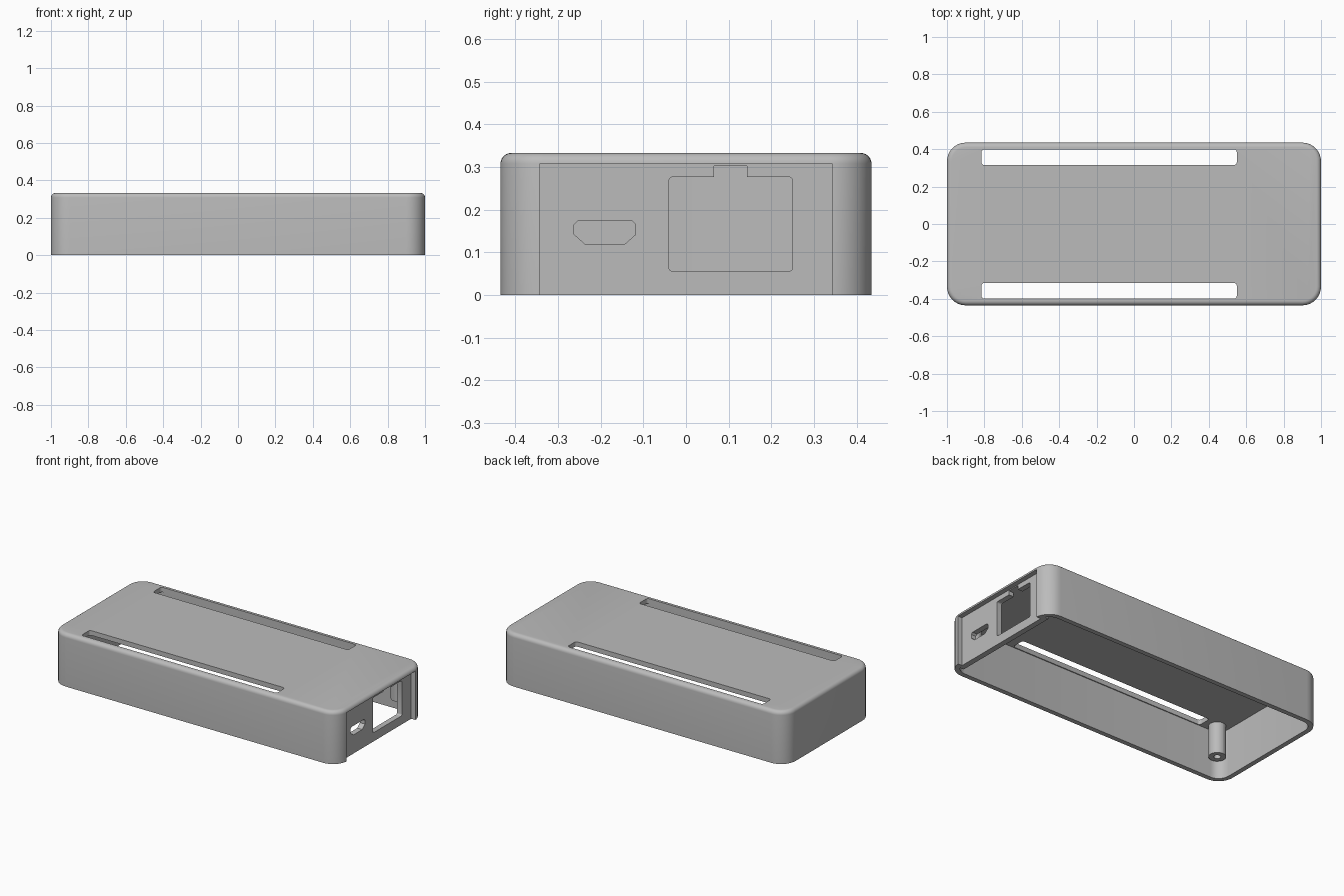
import bpy, bmesh
from math import sin, cos, pi, radians

cube = bpy.data.objects.get("Cube")
if cube:
    bpy.data.objects.remove(cube, do_unlink=True)

LENGTH, WIDTH, HEIGHT = 2.0, 0.87, 0.333
WALL, CORNER, FILLET = 0.03, 0.1, 0.025
CEILING = 0.303

grey = bpy.data.materials.new("plain grey")
grey.use_nodes = True
colour = (0.5, 0.5, 0.5, 1)
grey.diffuse_color = colour
grey.node_tree.nodes["Principled BSDF"].inputs["Base Color"].default_value = colour


def rounded_rect(w, h, r, steps=8):
    """Outline of a rounded rectangle centred on the origin."""
    pts = []
    for k, (sx, sy) in enumerate([(1, 1), (-1, 1), (-1, -1), (1, -1)]):
        for i in range(steps + 1):
            a = (k + i / steps) * pi / 2
            pts.append((sx * (w / 2 - r) + r * cos(a), sy * (h / 2 - r) + r * sin(a)))
    return pts


def loft(name, rings):
    """Closed solid through matching rings of points."""
    bm = bmesh.new()
    loops = [[bm.verts.new(p) for p in ring] for ring in rings]
    n = len(loops[0])
    for low, high in zip(loops, loops[1:]):
        for i in range(n):
            j = (i + 1) % n
            bm.faces.new((low[i], low[j], high[j], high[i]))
    bm.faces.new(loops[0][::-1])
    bm.faces.new(loops[-1])
    bmesh.ops.recalc_face_normals(bm, faces=bm.faces)
    mesh = bpy.data.meshes.new(name)
    bm.to_mesh(mesh)
    bm.free()
    mesh.materials.append(grey)
    obj = bpy.data.objects.new(name, mesh)
    bpy.context.collection.objects.link(obj)
    return obj


def upright(name, pts, z0, z1, cx=0, cy=0):
    return loft(name, [[(cx + x, cy + y, z) for x, y in pts] for z in (z0, z1)])


def sideways(name, pts, x0, x1):
    return loft(name, [[(x, y, z) for y, z in pts] for x in (x0, x1)])


def box(name, x0, x1, y0, y1, z0, z1):
    return sideways(name, [(y0, z0), (y1, z0), (y1, z1), (y0, z1)], x0, x1)


def combine(obj, other, operation):
    """Apply a boolean and drop the helper."""
    other.hide_render = True
    mod = obj.modifiers.new("combine", "BOOLEAN")
    mod.object, mod.operation, mod.solver = other, operation, "EXACT"
    bpy.context.view_layer.objects.active = obj
    bpy.ops.object.modifier_apply(modifier=mod.name)
    bpy.data.objects.remove(other, do_unlink=True)


# Outer shell with a rounded top edge
levels = [(0, 0)]
for i in range(7):
    a = i / 6 * pi / 2
    levels.append((HEIGHT - FILLET + FILLET * sin(a), FILLET * (1 - cos(a))))
case = loft("case_shell", [
    [(x, y, z) for x, y in rounded_rect(LENGTH - 2 * d, WIDTH - 2 * d, CORNER - d)]
    for z, d in levels])

# Hollow underside
inner = rounded_rect(LENGTH - 2 * WALL, WIDTH - 2 * WALL, CORNER - WALL)
combine(case, upright("cavity", inner, -0.1, CEILING), "DIFFERENCE")

# Recessed port panel on the end wall
combine(case, box("panel_backing", 0.935, 0.985, -0.37, 0.37, 0, 0.32), "UNION")
combine(case, box("panel_recess", 0.97, 1.1, -0.342, 0.342, -0.1, 0.308), "DIFFERENCE")

# Large socket opening with a notch above it
socket = [(0.105 + y, 0.166 + z) for y, z in rounded_rect(0.29, 0.222, 0.01, 4)]
combine(case, sideways("socket_cutter", socket, 0.9, 1.1), "DIFFERENCE")
combine(case, box("notch_cutter", 0.92, 0.985, 0.066, 0.143, 0.26, 0.302), "DIFFERENCE")

# Small socket with tapered lower corners
small = [(-0.235, 0.118), (-0.145, 0.118), (-0.118, 0.142), (-0.118, 0.165),
         (-0.128, 0.175), (-0.252, 0.175), (-0.262, 0.165), (-0.262, 0.142)]
combine(case, sideways("small_socket_cutter", small, 0.9, 1.1), "DIFFERENCE")

# Long slots through the roof
for side in (-1, 1):
    slot = upright("slot_cutter", rounded_rect(1.365, 0.084, 0.015, 4), 0.2, 0.5,
                   -0.133, side * 0.357)
    combine(case, slot, "DIFFERENCE")

# Hollow screw posts hanging from the ceiling
for px in (-0.9, 0.885):
    for py in (-0.347, 0.347):
        post = upright("screw_post", rounded_rect(0.1, 0.1, 0.0499, 6), 0.105,
                       CEILING + 0.01, px, py)
        bore = upright("post_bore", rounded_rect(0.04, 0.04, 0.0199, 4), 0, 0.28, px, py)
        combine(post, bore, "DIFFERENCE")
        combine(case, post, "UNION")

bpy.ops.object.select_all(action="DESELECT")
case.select_set(True)
bpy.context.view_layer.objects.active = case
bpy.ops.object.shade_smooth_by_angle(angle=radians(30))
